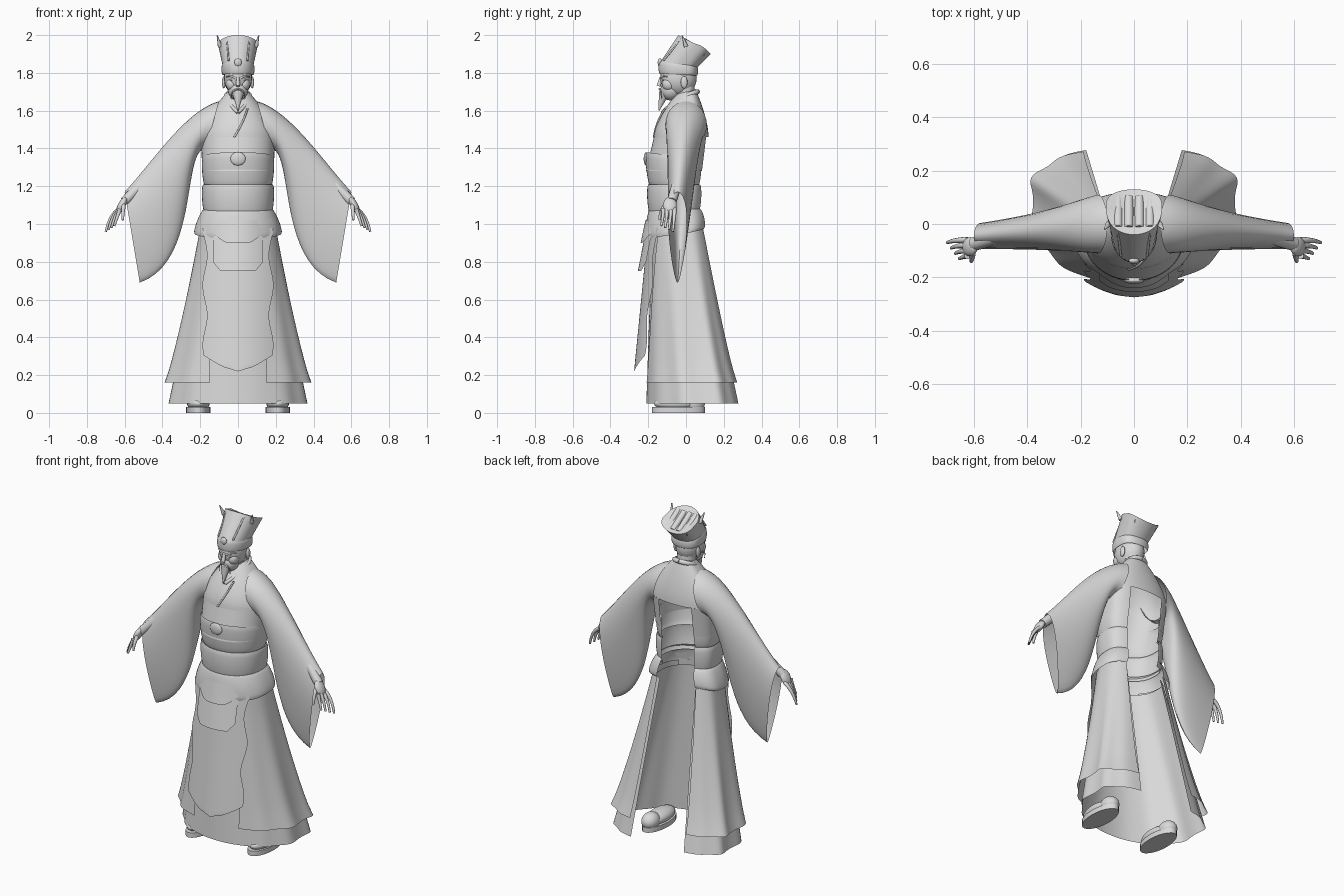
import bpy, bmesh
from math import sin, cos, pi, asin, copysign
from mathutils import Matrix, Vector

cube = bpy.data.objects.get("Cube")
if cube:
    bpy.data.objects.remove(cube, do_unlink=True)

tone = (0.7, 0.7, 0.7, 1)
grey = bpy.data.materials.new("plain_light_grey")
grey.use_nodes = True
grey.diffuse_color = tone
grey.node_tree.nodes["Principled BSDF"].inputs["Base Color"].default_value = tone


def mix(start, end, t):
    return Vector(start) * (1 - t) + Vector(end) * t


def bezier(points, t):
    """Point on a smooth curve steered by any number of control points."""
    points = [Vector(p) for p in points]
    while len(points) > 1:
        points = [a.lerp(b, t) for a, b in zip(points, points[1:])]
    return points[0]


def add(name, data, mirror=True):
    ob = bpy.data.objects.new(name, data)
    bpy.context.collection.objects.link(ob)
    data.materials.append(grey)
    if mirror:
        ob.modifiers.new("mirror", 'MIRROR')
    return ob


def add_bmesh(name, bm, mirror):
    me = bpy.data.meshes.new(name)
    bm.to_mesh(me)
    bm.free()
    for face in me.polygons:
        face.use_smooth = True
    return add(name, me, mirror)


def sheet(name, rows, closed=False):
    """Skin a grid of points, mirrored across x."""
    bm = bmesh.new()
    grid = [[bm.verts.new(p) for p in row] for row in rows]
    n = len(grid[0])
    for low, high in zip(grid, grid[1:]):
        for j in range(n if closed else n - 1):
            k = (j + 1) % n
            bm.faces.new((low[j], low[k], high[k], high[j]))
    bmesh.ops.remove_doubles(bm, verts=bm.verts, dist=0.0002)
    return add_bmesh(name, bm, True)


def shell(name, low, high, curve=1.0, gap=(0, 0), opening=0.0, lift=(0, 0),
          roll=0.0, folds=0.0, steps=12, columns=40):
    """Wrap cloth round the body between two rings: z, half width, front y, back y."""
    rows = []
    for i in range(steps + 1):
        t = i / steps
        z = low[0] + (high[0] - low[0]) * t
        width, front, back = mix(low[1:], high[1:], t ** curve)
        slit = gap[0] + (gap[1] - gap[0]) * t
        tilt = lift[0] + (lift[1] - lift[0]) * t
        swell = roll * sin(pi * t) ** 0.5 if 0 < t < 1 else 0
        width, front, back = width + swell, front - swell, back + swell
        middle = front + 0.6 * (back - front)
        start = asin(opening / width) if opening else 0
        end = pi - (asin(slit / width) if slit else 0)
        row = []
        for j in range(columns + 1):
            a = start + (end - start) * j / columns
            c = cos(a)
            reach, power = (middle - front, 0.85) if c > 0 else (back - middle, 0.65)
            pleat = 1 + folds * (1 - t) * sin(11 * a) * sin(a) ** 2
            y = middle - copysign(abs(c) ** power, c) * reach * pleat
            row.append((width * sin(a) * pleat, y, z + tilt * c))
        rows.append(row)
    return sheet(name, rows)


def panel(name, low, high, outline, bend=2, steps=36, columns=10):
    """Curved hanging cloth between two z, y pairs; outline gives its half width."""
    rows = []
    for i in range(steps + 1):
        t = i / steps
        z, y = mix(low, high, t)
        xs = [outline(t) * j / columns for j in range(columns + 1)]
        rows.append([(x, y + bend * x * x, z) for x in xs])
    return sheet(name, rows)


def blob(name, centre, size, mirror=False, lean=0.0, flat=False):
    """Stretched ball, or a stretched disc when flat."""
    bm = bmesh.new()
    place = (Matrix.Translation(centre) @ Matrix.Rotation(lean, 4, 'Y')
             @ Matrix.Diagonal((*size, 1)))
    if flat:
        bmesh.ops.create_cone(bm, cap_ends=True, segments=24, radius1=1, radius2=1,
                              depth=2, matrix=place)
    else:
        bmesh.ops.create_uvsphere(bm, u_segments=24, v_segments=16, radius=1, matrix=place)
    return add_bmesh(name, bm, mirror)


def strand(name, points, thick, thin=None, mirror=True, steps=10):
    """Round tapered strand along a smooth curve."""
    thin = thick if thin is None else thin
    cu = bpy.data.curves.new(name, 'CURVE')
    cu.dimensions = '3D'
    cu.bevel_depth = 1
    cu.bevel_resolution = 3
    cu.use_fill_caps = True
    spline = cu.splines.new('POLY')
    spline.points.add(steps)
    for i, p in enumerate(spline.points):
        t = i / steps
        p.co = (*bezier(points, t), 1)
        p.radius = thick + (thin - thick) * t
    spline.use_smooth = True
    return add(name, cu, mirror)


# Skirts, open at the back; the outer one also parts behind the apron
shell("under_skirt", low=(.05, .37, -.21, .295), high=(.96, .18, -.18, .1),
      gap=(.18, .12), folds=.025)
shell("outer_skirt", low=(.16, .39, -.23, .29), high=(.98, .2, -.2, .11),
      curve=.85, gap=(.19, .13), opening=.15, folds=.03)

# Long wavy apron with a pointed hem, and a short chamfered one over it
panel("long_apron", low=(.22, -.275), high=(.98, -.2),
      outline=lambda t: min(1, (9 * t) ** .6) * (.176 + .012 * cos(15 * t - 2.7)), bend=1.5)
panel("short_apron", low=(.75, -.255), high=(.98, -.21),
      outline=lambda t: .13 * min(1, .7 + 1.5 * t))
panel("sash_drape", low=(.9, -.24), high=(1.02, -.215),
      outline=lambda t: .05 + .13 * t ** .6, bend=2.5)

# Upper robe, with the opening continuing up the back
shell("robe_body", low=(1.28, .19, -.212, .1), high=(1.46, .195, -.17, .12), gap=(.11, .11))
shell("robe_shoulders", low=(1.46, .195, -.17, .12), high=(1.7, .055, -.055, .05),
      curve=1.6, lift=(0, -.015))

# Waist wrap in two rolled bands, and the flared hip sash
for name, base, rise in (("lower_waist_band", 1.05, 0), ("upper_waist_band", 1.2, .02)):
    shell(name, low=(base, .175, -.19, .08), high=(base + .16, .185, -.2 - rise / 2, .09),
          gap=(.11, .11), lift=(0, rise), roll=.01)
shell("hip_sash", low=(.95, .23, -.21, .11), high=(1.08, .18, -.19, .09),
      gap=(.13, .11), lift=(-.03, 0), roll=.012)
blob("waist_medallion", centre=(0, -.212, 1.345), size=(.04, .012, .035))

# Wide hanging sleeves, pinched towards the lower edge
upper_line = [(.1, 1.65), (.28, 1.6), (.45, 1.33), (.6, 1.17)]
lower_line = [(.17, 1.4), (.3, 1.4), (.2, .8), (.52, .69)]
rows = []
for i in range(21):
    t = i / 20
    top, bottom = bezier(upper_line, t), bezier(lower_line, t)
    row = []
    for j in range(28):
        a = 2 * pi * j / 28
        drop = (1 - cos(a)) / 2
        x, z = top.lerp(bottom, drop)
        depth = (.11 - .045 * t) * (1 - .6 * t * drop)
        row.append((x, -.045 * t - depth * sin(a), z))
    rows.append(row)
sheet("sleeve", rows, closed=True)

# Forearms and hands
strand("forearm", [(.5, -.045, 1.22), (.6, -.075, 1.12)], thick=.028, thin=.026)
blob("palm", centre=(.615, -.085, 1.1), size=(.02, .036, .048), mirror=True, lean=-.5)
for i in range(4):
    y = -.06 - .02 * i
    tip = .7 - .015 * i
    strand("finger", [(.625, y, 1.08), (tip - .02, y, 1.05), (tip, y - .01, .96 + .01 * i)],
           thick=.012, thin=.006)
strand("thumb", [(.605, -.11, 1.1), (.61, -.14, 1.06), (.61, -.14, 1.02)], thick=.012, thin=.006)

# Shoes
blob("shoe_upper", centre=(.21, -.05, .05), size=(.06, .12, .04), mirror=True)
blob("shoe_heel", centre=(.21, .04, .05), size=(.05, .06, .05), mirror=True)
blob("shoe_sole", centre=(.21, -.04, .015), size=(.064, .14, .015), mirror=True, flat=True)

# Neck, collar and the crossed edge of the robe
strand("neck", [(0, 0, 1.6), (0, -.01, 1.76)], thick=.054, mirror=False)
strand("collar", [(0, .06, 1.7), (.09, .06, 1.7), (.08, -.06, 1.66), (0, -.125, 1.59)],
       thick=.014, thin=.01)
strand("robe_overlap_edge", [(.05, -.112, 1.61), (.03, -.16, 1.54), (-.02, -.17, 1.46)],
       thick=.005, mirror=False)

# Head and face
blob("skull", centre=(0, -.04, 1.775), size=(.074, .097, .1))
blob("jaw", centre=(0, -.08, 1.71), size=(.054, .055, .056))
blob("cheek", centre=(.033, -.09, 1.74), size=(.03, .036, .036), mirror=True)
blob("eye", centre=(.03, -.12, 1.763), size=(.014, .008, .006), mirror=True)
blob("ear", centre=(.075, -.01, 1.75), size=(.01, .018, .032), mirror=True)
blob("lips", centre=(0, -.133, 1.7), size=(.02, .007, .007))
strand("nose", [(0, -.13, 1.78), (0, -.145, 1.73)], thick=.008, thin=.012, mirror=False)
strand("brow", [(.01, -.132, 1.77), (.04, -.128, 1.79), (.06, -.1, 1.78)], thick=.006, thin=.004)
strand("moustache", [(0, -.14, 1.715), (.04, -.135, 1.71), (.036, -.128, 1.66)],
       thick=.005, thin=.002)
strand("beard", [(0, -.115, 1.69), (0, -.13, 1.65), (0, -.143, 1.6)],
       thick=.03, thin=.003, mirror=False)

# Tall hat: band, flaring crown leaning back, sunken ribbed lid and raised corners
shell("hat_band", low=(1.79, .082, -.14, .058), high=(1.845, .083, -.14, .06),
      lift=(.005, .012), roll=.005)
shell("hat_crown", low=(1.84, .082, -.14, .06), high=(1.95, .105, -.04, .13), lift=(.012, .05))
shell("hat_lid", low=(1.95, .105, -.04, .13), high=(1.93, 0, .05, .05), lift=(.05, 0))
for x in (.02, .06):
    strand("hat_top_rib", [(x, -.015, 1.97), (x, .1, 1.9)], thick=.018)
strand("hat_front_rib", [(.05, -.12, 1.865), (.06, -.025, 1.98)], thick=.005)
strand("hat_corner", [(.095, 0, 1.94), (.11, -.02, 1.998)], thick=.012, thin=.003)
blob("hat_medallion", centre=(0, -.138, 1.855), size=(.02, .012, .022))

# Keep hard edges crisp
bpy.ops.object.select_all(action='DESELECT')
for ob in bpy.context.collection.objects:
    if ob.type == 'MESH' and grey.name in ob.data.materials:
        ob.select_set(True)
        bpy.context.view_layer.objects.active = ob
bpy.ops.object.shade_smooth_by_angle(angle=0.7)
